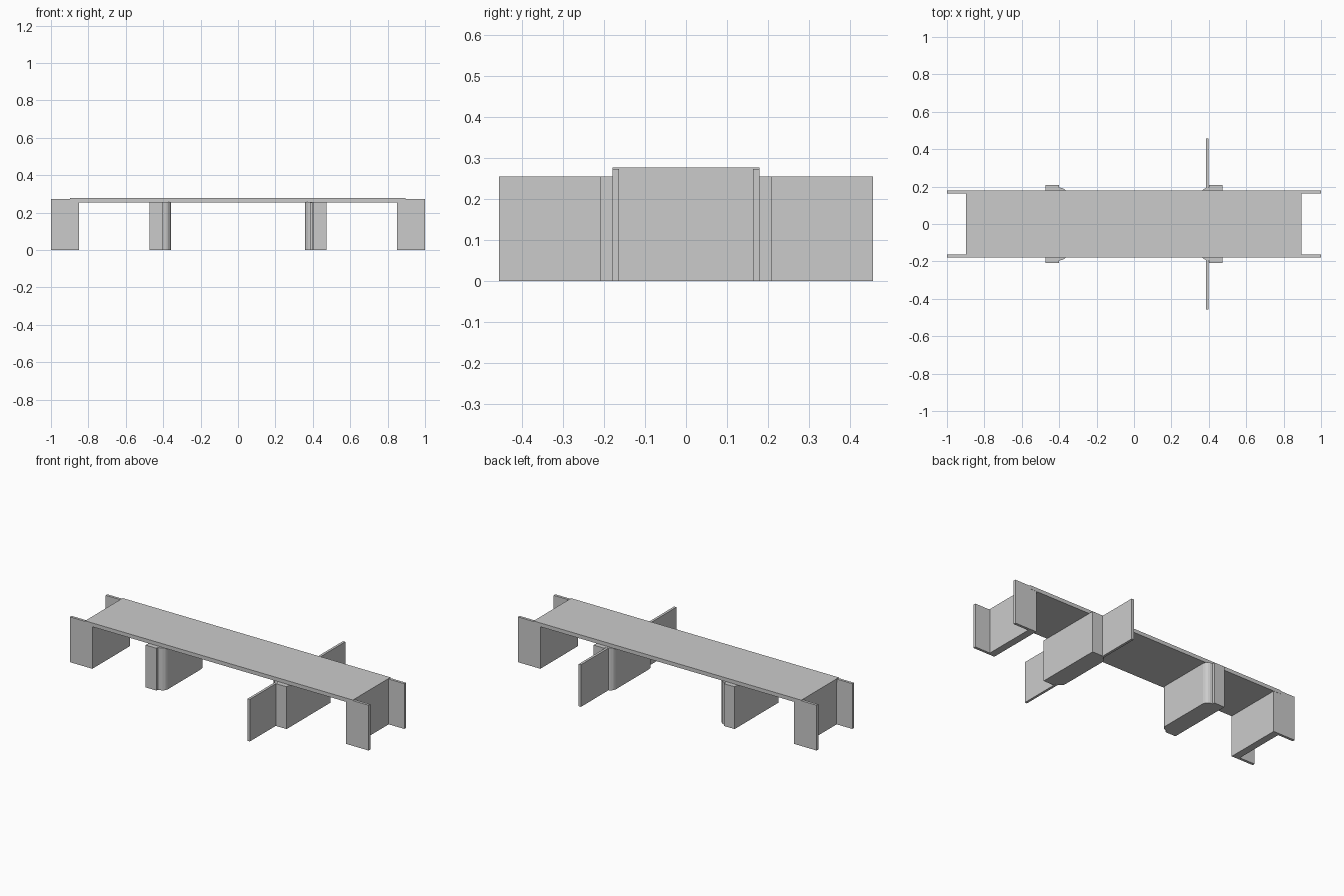
import bpy, bmesh

if "Cube" in bpy.data.objects:
    bpy.data.objects.remove(bpy.data.objects["Cube"])


def prism(name, outline, z0, z1):
    """Extrude a plan outline (x, y) from z0 up to z1."""
    bm = bmesh.new()
    face = bm.faces.new([bm.verts.new((x, y, z0)) for x, y in outline])
    top = bmesh.ops.extrude_face_region(bm, geom=[face])["geom"]
    verts = [v for v in top if isinstance(v, bmesh.types.BMVert)]
    bmesh.ops.translate(bm, verts=verts, vec=(0, 0, z1 - z0))
    bmesh.ops.recalc_face_normals(bm, faces=bm.faces)
    mesh = bpy.data.meshes.new(name)
    bm.to_mesh(mesh)
    bm.free()
    obj = bpy.data.objects.new(name, mesh)
    bpy.context.collection.objects.link(obj)
    return obj


def box(name, x0, x1, y0, y1, z0, z1):
    return prism(name, [(x0, y0), (x1, y0), (x1, y1), (x0, y1)], z0, z1)


def both_ends(half):
    """Complete a plan outline by mirroring its +y half to -y."""
    return half + [(x, -y) for x, y in reversed(half)]


# Top deck
box("deck", -0.898, 0.895, -0.18, 0.18, 0.255, 0.278)

for side, s in (("left", -1), ("right", 1)):
    # End channel: web with two flanges reaching outwards
    channel = both_ends([(0.895, 0.163), (1.0, 0.163), (1.0, 0.179), (0.85, 0.179)])
    prism(side + "_end_channel", [(s * x, y) for x, y in channel], 0, 0.274)

    # Inner pier: wide block plus a narrower nose with rounded corners
    pier = both_ends([(0.472, 0.209), (0.40, 0.209), (0.40, 0.195), (0.383, 0.192),
                      (0.373, 0.187), (0.363, 0.177), (0.358, 0.163)])
    prism(side + "_pier", [(s * x, y) for x, y in pier], 0, 0.256)

# Long wing walls on the right pier
for name, s in (("front_wing_wall", -1), ("back_wing_wall", 1)):
    y0, y1 = sorted((s * 0.17, s * 0.456))
    box(name, 0.384, 0.399, y0, y1, 0, 0.255)
